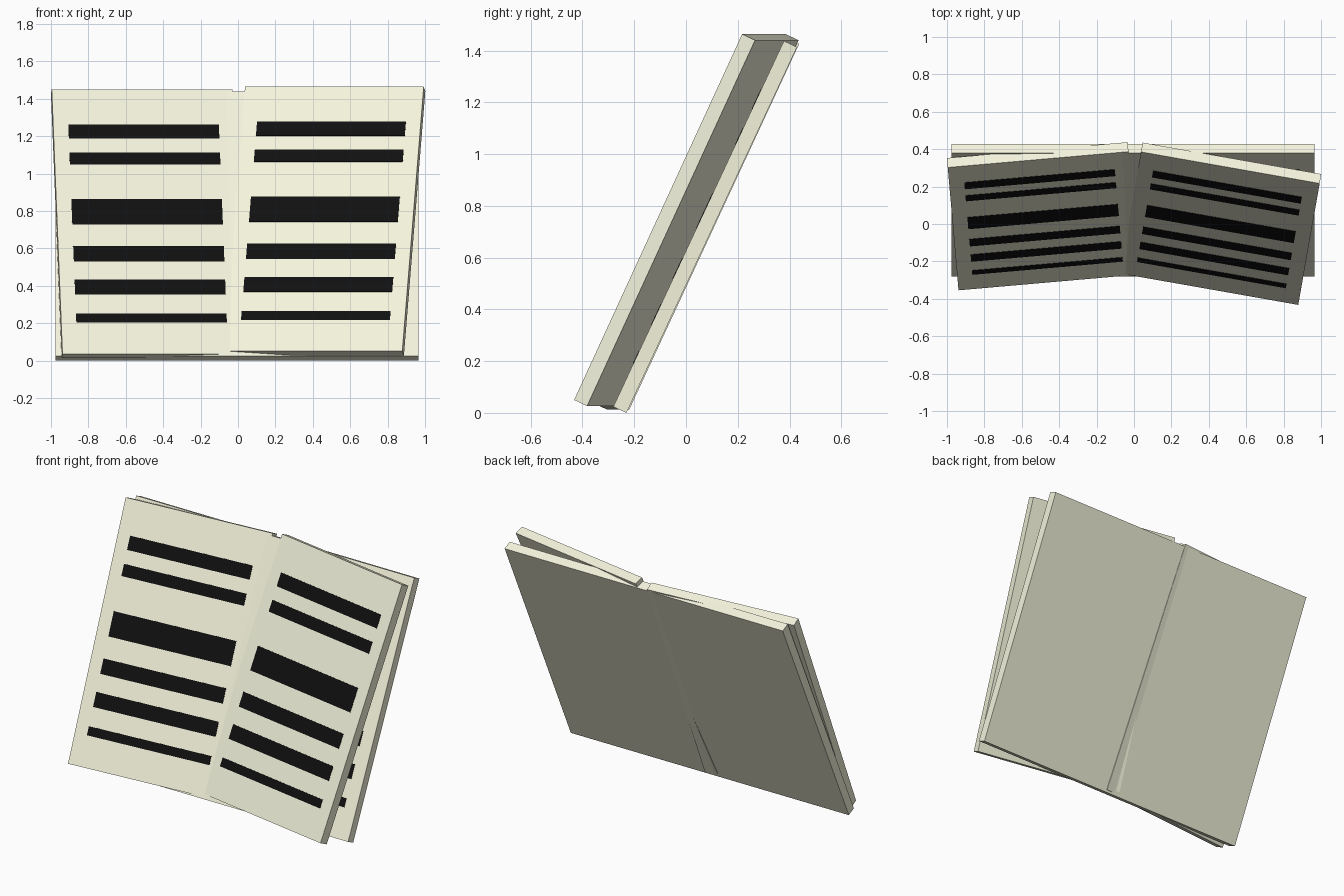
import bpy, bmesh
from math import radians
from mathutils import Euler

if "Cube" in bpy.data.objects:
    bpy.data.objects.remove(bpy.data.objects["Cube"])

W, H, T = 0.97, 1.56, 0.056          # page width, height, thickness
TILT = radians(-25)
MARGIN = 0.081
# text bars: bottom and top height up the page
ROWS = [(1.270, 1.353), (1.117, 1.188), (0.763, 0.911),
        (0.544, 0.634), (0.350, 0.438), (0.184, 0.237)]


def material(name, color):
    m = bpy.data.materials.new(name)
    m.diffuse_color = color
    m.use_nodes = True
    m.node_tree.nodes["Principled BSDF"].inputs["Base Color"].default_value = m.diffuse_color
    return m


paper = material("paper", (0.90, 0.90, 0.72, 1))
ink = material("ink", (0.005, 0.005, 0.005, 1))


def add_object(name, bm, mat, loc, turn):
    bmesh.ops.recalc_face_normals(bm, faces=bm.faces)
    me = bpy.data.meshes.new(name)
    bm.to_mesh(me)
    bm.free()
    me.materials.append(mat)
    ob = bpy.data.objects.new(name, me)
    ob.location = loc
    ob.rotation_euler = Euler((TILT, 0, radians(turn)))
    bpy.context.collection.objects.link(ob)
    return ob


def box(bm, x0, x1, y0, y1, z0, z1):
    verts = bmesh.ops.create_cube(bm, size=1)["verts"]
    for v in verts:
        v.co = (x1 if v.co.x > 0 else x0,
                y1 if v.co.y > 0 else y0,
                z1 if v.co.z > 0 else z0)


def slab(name, x0, x1, loc, turn):
    """Thick leaf; origin on the front face at the bottom of the fold."""
    bm = bmesh.new()
    box(bm, x0, x1, 0, T, 0, H)
    add_object(name, bm, paper, loc, turn)


def text_bars(name, x0, x1, loc, turn):
    """Dark bars lying just proud of the front face."""
    bm = bmesh.new()
    for z0, z1 in ROWS:
        box(bm, x0 + MARGIN, x1 - MARGIN, -0.002, 0.001, z0, z1)
    add_object(name, bm, ink, loc, turn)


# flat back leaves, lying open behind the turned pages
back = (-0.005, -0.281, 0.0237)
slab("back_leaves", -W, W, back, 0)
text_bars("back_left_text", -W, 0, back, 0)
text_bars("back_right_text", 0, W, back, 0)

# left page, turned slightly forward
left = (0.028, -0.270, 0.036)
slab("left_page", -W, 0, left, 5)
text_bars("left_page_text", -W, 0, left, 5)

# right page, turned further forward
right = (-0.077, -0.264, 0.050)
slab("right_page", 0, W, right, -10)
text_bars("right_page_text", 0, W, right, -10)
